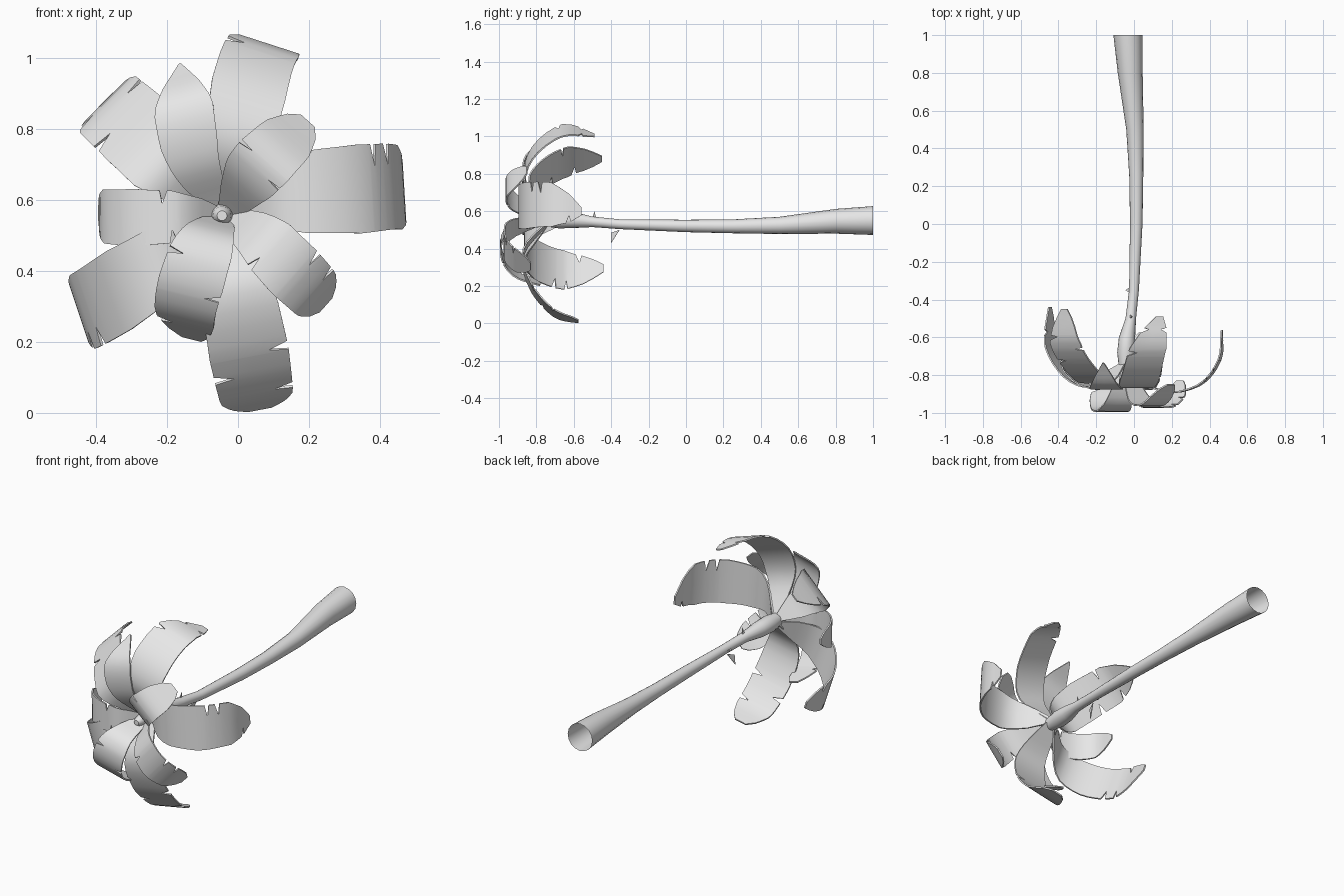
import bpy, bmesh, math
from mathutils import Matrix, Vector

cube = bpy.data.objects.get("Cube")
if cube:
    bpy.data.objects.remove(cube, do_unlink=True)

# One plain grey for everything
grey = bpy.data.materials.new("light grey")
grey.use_nodes = True
grey.diffuse_color = (0.8, 0.8, 0.8, 1)
grey.node_tree.nodes["Principled BSDF"].inputs["Base Color"].default_value = (0.8, 0.8, 0.8, 1)


def finish(name, bm, thickness=0):
    bmesh.ops.recalc_face_normals(bm, faces=bm.faces)
    mesh = bpy.data.meshes.new(name)
    bm.to_mesh(mesh)
    bm.free()
    mesh.materials.append(grey)
    obj = bpy.data.objects.new(name, mesh)
    bpy.context.collection.objects.link(obj)
    bpy.ops.object.select_all(action="DESELECT")
    obj.select_set(True)
    bpy.context.view_layer.objects.active = obj
    if thickness:
        solid = obj.modifiers.new("thickness", "SOLIDIFY")
        solid.thickness = thickness
        solid.offset = 0
        bpy.ops.object.modifier_apply(modifier=solid.name)
    bpy.ops.object.shade_smooth_by_angle(angle=math.radians(35))


def spline(points, t):
    """Point on a smooth curve through the points, t from 0 to 1."""
    p = [Vector(q) for q in points]
    p = [2 * p[0] - p[1]] + p + [2 * p[-1] - p[-2]]
    s = t * (len(points) - 1)
    i = min(int(s), len(points) - 2)
    u = s - i
    a, b, c, d = p[i:i + 4]
    return 0.5 * (2 * b + (c - a) * u + (2 * a - 5 * b + 4 * c - d) * u ** 2
                  + (3 * b - a - 3 * c + d) * u ** 3)


def half_width(t, stops):
    for (t0, w0), (t1, w1) in zip(stops, stops[1:]):
        if t <= t1:
            return w0 + (w1 - w0) * (t - t0) / (t1 - t0)
    return stops[-1][1]


# Outlines as (place along the leaf, share of full width)
OUTER = [(0, .15), (.12, .55), (.3, .92), (.5, 1), (.75, .95), (.9, .62), (1, .18)]
INNER = [(0, .35), (.15, .65), (.35, .95), (.55, 1), (.8, .92), (.93, .65), (1, .3)]
POINTED = [(0, .35), (.2, .7), (.45, .97), (.65, 1), (.82, .6), (1, .04)]


def leaf(name, path, width, left_cuts=(), right_cuts=(), outline=INNER, spin=0):
    """Curved strip with torn notches in its two edges."""
    run = Vector(path[-1]) - Vector(path[0])
    across = Vector((run.z, 0, -run.x)).normalized() * width / 2
    across = Matrix.Rotation(math.radians(spin), 3, "Y") @ across
    stations = {i / 16 for i in range(17)}
    for c in (*left_cuts, *right_cuts):
        stations |= {c - .025, c, c + .012}
    bm = bmesh.new()
    rows = []
    for t in sorted(stations):
        mid, w = spline(path, t), half_width(t, outline)
        left = w * (.5 if t in left_cuts else 1)
        right = w * (.5 if t in right_cuts else 1)
        rows.append([bm.verts.new(mid - across * left), bm.verts.new(mid),
                     bm.verts.new(mid + across * right)])
    for a, b in zip(rows, rows[1:]):
        for i in range(2):
            bm.faces.new((a[i], a[i + 1], b[i + 1], b[i]))
    finish(name, bm, .008)


# Trunk: open at the foot, swelling at the crown (y, x, z, radius)
rings = [(1, -.032, .55, .077), (.8, -.02, .546, .066), (.5, .005, .524, .046),
         (.25, .012, .519, .037), (0, .012, .521, .033), (-.35, .0, .53, .026),
         (-.5, -.017, .543, .028), (-.6, -.037, .553, .043), (-.68, -.042, .555, .047),
         (-.77, -.045, .555, .034), (-.83, -.045, .555, .026), (-.85, -.045, .555, .014)]
SIDES = 16
bm = bmesh.new()
loops = []
for y, x, z, r in rings:
    loops.append([bm.verts.new((x + r * math.cos(k * math.tau / SIDES), y,
                                z + r * math.sin(k * math.tau / SIDES)))
                  for k in range(SIDES)])
for a, b in zip(loops, loops[1:]):
    for k in range(SIDES):
        n = (k + 1) % SIDES
        bm.faces.new((a[k], a[n], b[n], b[k]))
bm.faces.new(loops[-1])
finish("trunk", bm)

# Long outer leaves, curling back toward the trunk
leaf("top_leaf", [(-.04, -.74, .57), (0, -.86, .74), (.03, -.82, .91),
                  (.073, -.66, 1.03), (.135, -.49, 1.005)], .215, (.72, .9), (.9,), OUTER, -4)
leaf("left_side_leaf", [(-.03, -.74, .57), (.14, -.885, .615), (.34, -.855, .63),
                        (.452, -.72, .635), (.465, -.56, .6)], .25, (.58, .66), (.9,), OUTER)
leaf("bottom_leaf", [(-.04, -.74, .54), (-.01, -.87, .38), (.025, -.83, .2),
                     (.05, -.71, .06), (.06, -.575, .012)], .225, (.55, .75), (.65,), INNER)
leaf("lower_right_leaf", [(-.06, -.74, .54), (-.2, -.86, .432), (-.335, -.81, .345),
                          (-.435, -.65, .285), (-.445, -.44, .295)], .23, (.68, .76), (.85,),
     OUTER, 14)
leaf("upper_right_leaf", [(-.06, -.74, .57), (-.19, -.84, .69), (-.28, -.77, .79),
                          (-.363, -.63, .865), (-.368, -.45, .88)], .235, (.6, .8), (.7,), OUTER)

# Shorter inner leaves, reaching forward
leaf("inner_top_leaf", [(-.06, -.77, .58), (-.125, -.86, .71), (-.155, -.86, .87),
                        (-.163, -.735, .98)], .17, outline=POINTED)
leaf("inner_upper_left_leaf", [(-.03, -.79, .57), (.03, -.93, .66), (.1, -.955, .735),
                               (.195, -.85, .82)], .175, (.55,), (.45,))
leaf("inner_right_leaf", [(-.05, -.78, .565), (-.16, -.87, .553), (-.29, -.85, .55),
                          (-.375, -.77, .553), (-.39, -.65, .56)], .16, (.3,), (.35,), OUTER)
leaf("inner_lower_right_leaf", [(-.045, -.78, .55), (-.085, -.95, .5), (-.125, -.99, .39),
                                (-.15, -.93, .28), (-.13, -.78, .21)], .185, (.62,), (.4, .85))
leaf("inner_lower_left_leaf", [(-.03, -.78, .55), (.055, -.94, .5), (.14, -.97, .415),
                               (.21, -.92, .345), (.245, -.83, .305)], .175, (.6, .75), (.35,))

# Small torn husk flakes on the trunk
for name, corners in (("lower_flake", [(-.01, -.355, .5), (-.025, -.4, .485), (-.03, -.4, .43)]),
                      ("upper_flake", [(-.02, -.48, .56), (-.02, -.5, .565), (-.01, -.49, .6)]),
                      ("side_flake", [(-.015, -.33, .53), (-.015, -.37, .53), (-.045, -.35, .53)])):
    bm = bmesh.new()
    bm.faces.new([bm.verts.new(c) for c in corners])
    finish(name, bm, .004)
